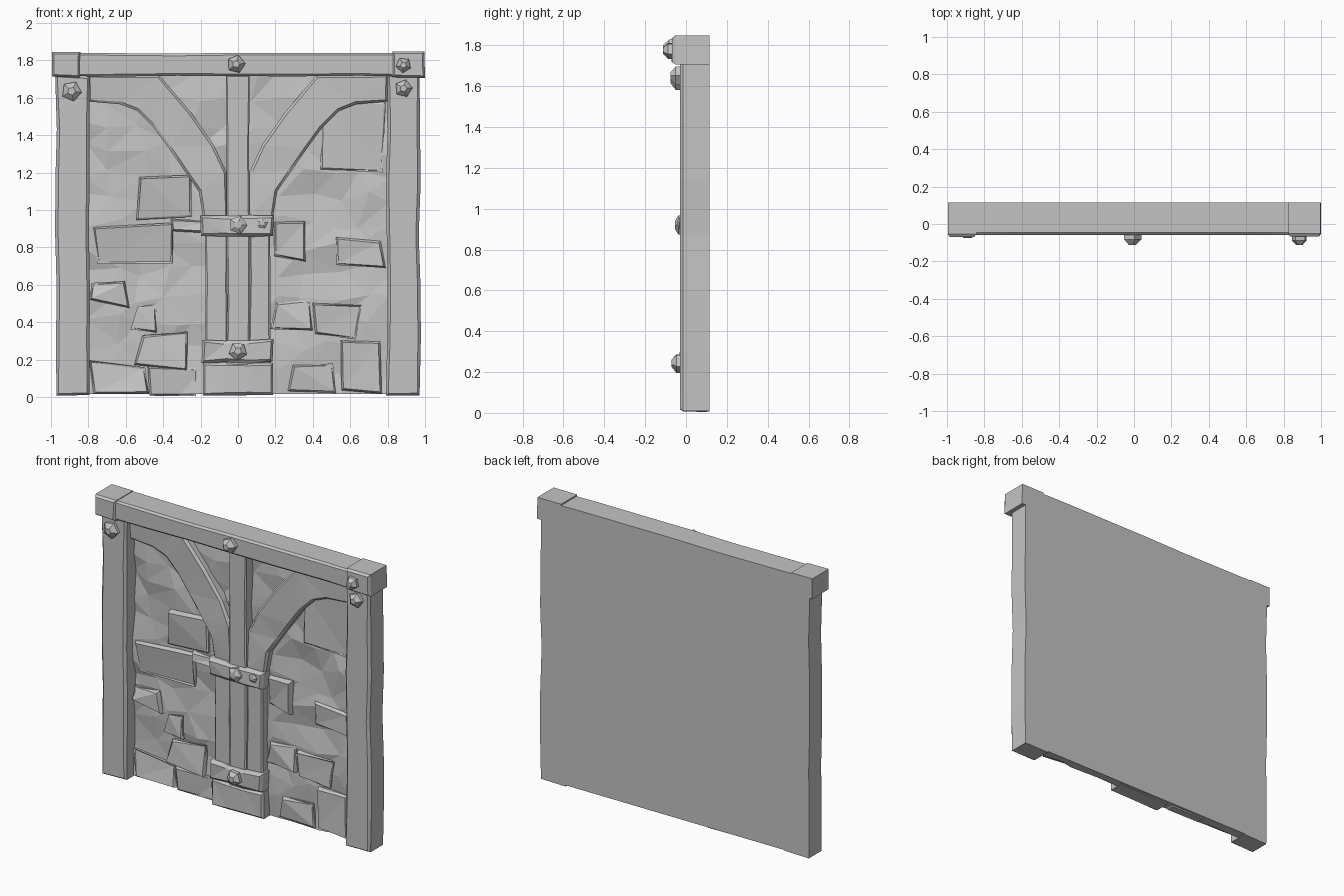
import bpy, bmesh, math, random
from mathutils import Vector, noise

cube = bpy.data.objects.get("Cube")
if cube:
    bpy.data.objects.remove(cube, do_unlink=True)

random.seed(7)
BACK = 0.115
INNER = 0.1

stone_grey = bpy.data.materials.new("stone_grey")
stone_grey.use_nodes = True
colour = (0.55, 0.55, 0.55, 1)
stone_grey.diffuse_color = colour
stone_grey.node_tree.nodes["Principled BSDF"].inputs["Base Color"].default_value = colour


def jit(amount):
    return random.uniform(-amount, amount)


def finish(name, bm):
    """Turn a bmesh into a flat shaded object."""
    bmesh.ops.recalc_face_normals(bm, faces=bm.faces)
    bmesh.ops.triangulate(bm, faces=[f for f in bm.faces if len(f.verts) > 3])
    mesh = bpy.data.meshes.new(name)
    bm.to_mesh(mesh)
    bm.free()
    mesh.materials.append(stone_grey)
    obj = bpy.data.objects.new(name, mesh)
    bpy.context.collection.objects.link(obj)
    return obj


def slab(name, outline, front, back=BACK, bevel=0.012, rough=0.0):
    """Extrude an x-z outline from back to front with a chamfered front edge."""
    bm = bmesh.new()
    face = bm.faces.new([bm.verts.new((x, back, z)) for x, z in outline])
    out = bmesh.ops.extrude_face_region(bm, geom=[face], use_keep_orig=True)
    ring = [v for v in out["geom"] if isinstance(v, bmesh.types.BMVert)]
    for v in ring:
        v.co.y = front + bevel
    bmesh.ops.recalc_face_normals(bm, faces=bm.faces)
    cap = [f for f in bm.faces if f.normal.y < -0.9]
    bmesh.ops.inset_region(bm, faces=cap, thickness=bevel, depth=bevel)
    for f in cap:
        for v in f.verts:
            v.co.y += jit(rough)
    return finish(name, bm)


def rect(x0, x1, z0, z1, wob=0.0, nx=1, nz=1):
    """Rectangle outline with hand-hewn wobble along its edges."""
    pts = [(x0 + (x1 - x0) * i / nx, z0) for i in range(nx)]
    pts += [(x1, z0 + (z1 - z0) * i / nz) for i in range(nz)]
    pts += [(x1 - (x1 - x0) * i / nx, z1) for i in range(nx)]
    pts += [(x0, z1 - (z1 - z0) * i / nz) for i in range(nz)]
    return [(x + jit(wob), z + jit(wob)) for x, z in pts]


def stud(name, x, z, base, size, height):
    """Faceted nail head: a square block tapering to a blunt point."""
    bm = bmesh.new()
    turn = random.uniform(0, 1.5)
    rings = []
    for scale, depth in ((1, -0.02), (1, height * 0.45), (0.4, height)):
        rings.append([bm.verts.new((x + size * scale * math.cos(turn + i * math.tau / 5),
                                    base - depth,
                                    z + size * scale * math.sin(turn + i * math.tau / 5)))
                      for i in range(5)])
    for a, b in zip(rings, rings[1:]):
        for i in range(5):
            j = (i + 1) % 5
            bm.faces.new((a[i], a[j], b[j], b[i]))
    bm.faces.new(rings[0])
    bm.faces.new(rings[-1])
    return finish(name, bm)


# Rough plaster wall with a flat back
bm = bmesh.new()
cols, rows = 11, 13
grid = []
for r in range(rows + 1):
    line = []
    for c in range(cols + 1):
        edge_x, edge_z = c in (0, cols), r in (0, rows)
        x = -0.81 + 1.62 * c / cols + (0 if edge_x else jit(0.045))
        z = 0.015 + 1.715 * r / rows + (0 if edge_z else jit(0.04))
        y = 0.062 + 0.022 * noise.noise(Vector((x * 3, 0, z * 4))) + jit(0.012)
        line.append(bm.verts.new((x, y, z)))
    grid.append(line)
for r in range(rows):
    for c in range(cols):
        bm.faces.new((grid[r][c], grid[r][c + 1], grid[r + 1][c + 1], grid[r + 1][c]))
rim = [e for e in bm.edges if e.is_boundary]
out = bmesh.ops.extrude_edge_only(bm, edges=rim)
for v in out["geom"]:
    if isinstance(v, bmesh.types.BMVert):
        v.co.y = BACK
bmesh.ops.holes_fill(bm, edges=[e for e in bm.edges if e.is_boundary])
finish("rough_wall", bm)

# Exposed stones: centre x, centre z, width, height
stones = [
    (0.61, 1.38, 0.36, 0.36), (-0.38, 1.07, 0.3, 0.2), (-0.27, 0.92, 0.2, 0.09),
    (0.27, 0.83, 0.18, 0.2), (0.65, 0.78, 0.27, 0.13), (-0.56, 0.82, 0.38, 0.18),
    (-0.49, 0.42, 0.14, 0.16), (-0.68, 0.56, 0.2, 0.12), (-0.41, 0.25, 0.24, 0.18),
    (0.67, 0.16, 0.22, 0.24), (0.28, 0.42, 0.2, 0.16), (0.52, 0.42, 0.24, 0.18),
    (-0.63, 0.1, 0.3, 0.15), (-0.34, 0.1, 0.26, 0.15), (0.4, 0.11, 0.26, 0.16),
]
for x, z, w, h in stones:
    slab("wall_stone", rect(x - w / 2, x + w / 2, z - h / 2, z + h / 2, 0.025),
         0.037, INNER, 0.014, 0.022)

# Side posts
for side, label in ((1, "left"), (-1, "right")):
    inner = rect(0.795, 0.972, 0.01, 1.72, 0.006, 1, 6)
    slab(label + "_post", [(side * x, z) for x, z in inner], -0.03, bevel=0.016)

# Curved braces rising from the column to the top beam
lower = [(0.8, 1.58), (0.63, 1.565), (0.54, 1.53), (0.45, 1.44), (0.37, 1.33),
         (0.28, 1.2), (0.21, 1.1), (0.185, 0.95)]
upper = [(0.055, 0.95), (0.06, 1.2), (0.13, 1.35), (0.25, 1.52), (0.42, 1.72), (0.8, 1.72)]
for side, label in ((1, "left"), (-1, "right")):
    slab(label + "_brace", [(side * x, z) for x, z in lower + upper], 0.01, INNER, 0.014, 0.006)

# Central column: king post, flanking planks, base block and bands
slab("king_post", rect(-0.06, 0.06, 0.1, 1.72, 0.004, 1, 4), -0.008, INNER, 0.008)
for side, label in ((1, "left"), (-1, "right")):
    plank = rect(0.058, 0.175, 0.1, 0.9, 0.004, 1, 3)
    slab(label + "_column_plank", [(side * x, z) for x, z in plank], 0.003, INNER, 0.01)
slab("column_base", rect(-0.19, 0.185, 0.008, 0.185, 0.005, 3, 1), -0.015, INNER, 0.016, 0.006)
slab("lower_band", rect(-0.195, 0.185, 0.185, 0.305, 0.007, 3, 1), -0.028, INNER, 0.018, 0.006)
slab("upper_band", rect(-0.2, 0.19, 0.86, 0.975, 0.008, 3, 1), -0.024, INNER, 0.018, 0.006)

# Top beam with end caps
slab("top_beam", rect(-0.97, 0.97, 1.715, 1.838, 0.003, 6, 1), -0.058, bevel=0.012)
slab("right_beam_cap", rect(-0.998, -0.845, 1.71, 1.845, 0.003), -0.07, bevel=0.016)
slab("left_beam_cap", rect(0.825, 0.998, 1.708, 1.848, 0.003), -0.068, bevel=0.016)

# Nail heads
for name, x, z, base, size, height in (
        ("beam_stud", -0.01, 1.78, -0.058, 0.05, 0.055),
        ("left_cap_stud", 0.885, 1.775, -0.068, 0.042, 0.045),
        ("right_post_stud", -0.89, 1.635, -0.03, 0.055, 0.045),
        ("left_post_stud", 0.885, 1.65, -0.03, 0.048, 0.045),
        ("upper_band_stud", 0, 0.92, -0.024, 0.05, 0.03),
        ("small_band_stud", 0.13, 0.93, -0.024, 0.03, 0.018),
        ("lower_band_stud", 0, 0.245, -0.028, 0.05, 0.042)):
    stud(name, x, z, base, size, height)
